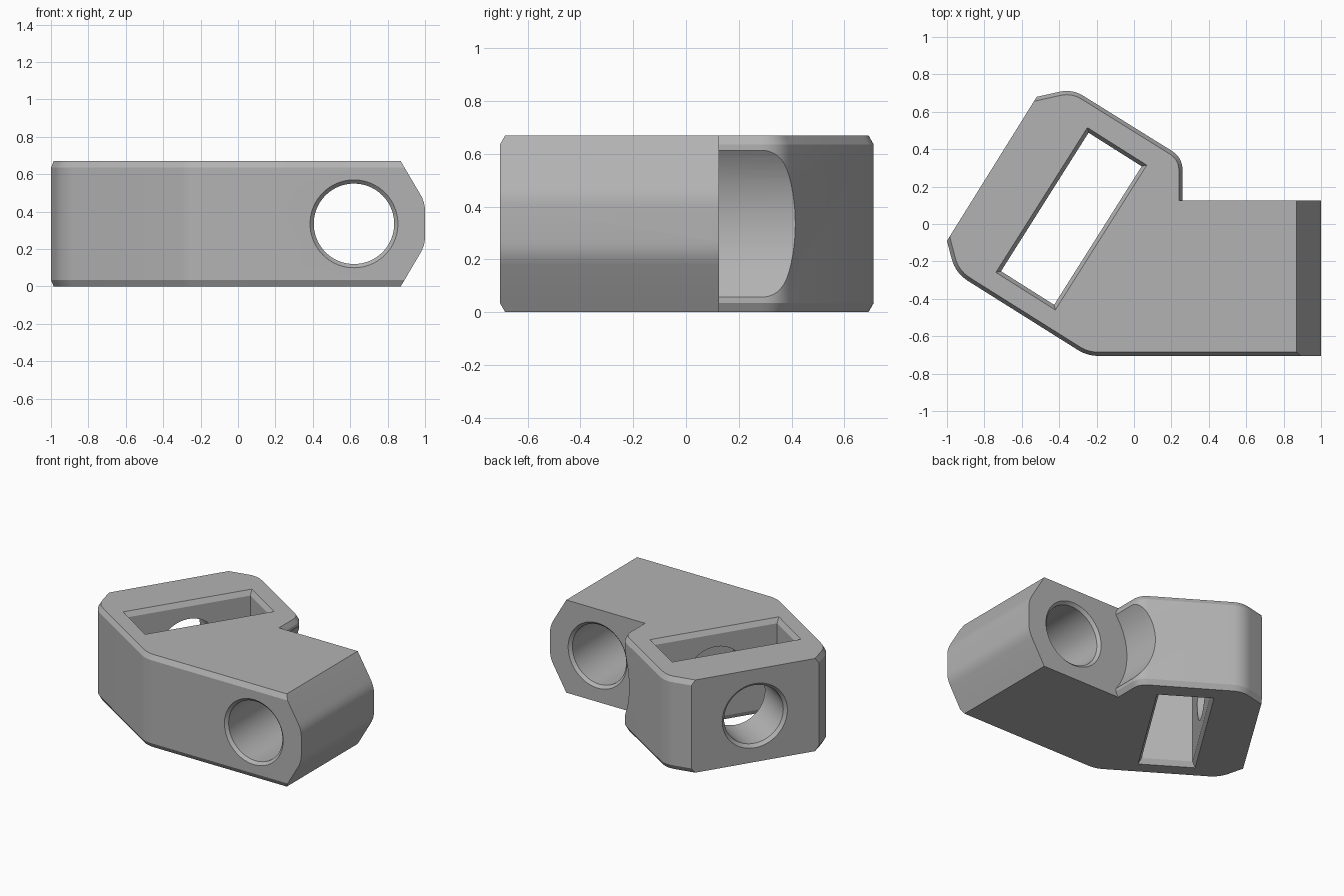
import bpy, bmesh, math
from mathutils import Vector

cube = bpy.data.objects.get("Cube")
if cube:
    bpy.data.objects.remove(cube, do_unlink=True)

HEIGHT, MID = 0.67, 0.335
BEVEL_W, BEVEL_H = 0.02, 0.035
SLANT = Vector((0.534, 0.845, 0)).normalized()   # along the angled end
OUT = Vector((-SLANT.y, SLANT.x, 0))             # outward from the angled end
UP = Vector((0, 0, 1))


def loft(name, rings):
    """Closed solid through rings of equal point count."""
    bm = bmesh.new()
    loops = [[bm.verts.new(p) for p in ring] for ring in rings]
    bm.faces.new(loops[0])
    bm.faces.new(loops[-1])
    n = len(loops[0])
    for a, b in zip(loops, loops[1:]):
        for i in range(n):
            j = (i + 1) % n
            bm.faces.new((a[i], a[j], b[j], b[i]))
    bmesh.ops.recalc_face_normals(bm, faces=bm.faces)
    mesh = bpy.data.meshes.new(name)
    bm.to_mesh(mesh)
    bm.free()
    obj = bpy.data.objects.new(name, mesh)
    bpy.context.collection.objects.link(obj)
    return obj


def bore(name, start, axis, profile, sides=96):
    """Round cutter along an axis; profile holds (distance, radius)."""
    side = axis.cross(UP)
    turn = [2 * math.pi * i / sides for i in range(sides)]
    return loft(name, [[start + axis * d + (side * math.cos(t) + UP * math.sin(t)) * r
                        for t in turn] for d, r in profile])


def boolean(target, cutter, operation="DIFFERENCE"):
    mod = target.modifiers.new("cut", "BOOLEAN")
    mod.object, mod.operation, mod.solver = cutter, operation, "EXACT"
    bpy.context.view_layer.update()
    graph = bpy.context.evaluated_depsgraph_get()
    mesh = bpy.data.meshes.new_from_object(target.evaluated_get(graph))
    target.modifiers.clear()
    target.data = mesh
    bpy.data.objects.remove(cutter, do_unlink=True)


# Plan corners: x, y, rounding length, whether the edge after it is bevelled
corners = [(1.05, -0.705, 0, 0), (1.05, 0.125, 0, 0), (0.26, 0.125, 0, 1),
           (0.26, 0.355, 0.07, 1), (-0.33, 0.722, 0.07, 1), (-0.52, 0.68, 0, 0),
           (-1.0, -0.09, 0, 1), (-0.955, -0.262, 0.08, 1), (-0.25, -0.705, 0.06, 1)]
outline, bevelled = [], []
for i, (x, y, r, flag) in enumerate(corners):
    c = Vector((x, y))
    if not r:
        outline.append(c)
        bevelled.append(flag)
        continue
    before = Vector(corners[i - 1][:2])
    after = Vector(corners[(i + 1) % len(corners)][:2])
    a = c + (before - c).normalized() * r
    b = c + (after - c).normalized() * r
    for k in range(9):
        t = k / 8
        outline.append(a * (1 - t) ** 2 + c * 2 * t * (1 - t) + b * t * t)
        bevelled.append(flag)


def inset(points, flags, width):
    """Move flagged edges inward and intersect neighbouring edge lines."""
    result = []
    n = len(points)
    for i, p in enumerate(points):
        d0 = (p - points[i - 1]).normalized()
        d1 = (points[(i + 1) % n] - p).normalized()
        p0 = p + Vector((-d0.y, d0.x)) * width * flags[i - 1]
        p1 = p + Vector((-d1.y, d1.x)) * width * flags[i]
        cross = d0.cross(d1)
        s = (p1 - p0).cross(d1) / cross if abs(cross) > 1e-4 else 0
        result.append(p0 + d0 * s)
    return result


# Body: plan outline with bevelled top and bottom rims
inner = inset(outline, bevelled, BEVEL_W)
levels = [(inner, 0), (outline, BEVEL_H), (outline, HEIGHT - BEVEL_H), (inner, HEIGHT)]
body = loft("angled_bracket_body", [[(p.x, p.y, z) for p in pts] for pts, z in levels])

# Tapered nose of the straight arm, mirrored about mid height
half = [(0.811, -0.1), (0.975, 0.178), (0.985, 0.198), (0.993, 0.219),
        (0.998, 0.24), (1.0, 0.265)]
nose = [(-1.2, -0.1)] + half + [(x, HEIGHT - z) for x, z in reversed(half)] + [(-1.2, 0.77)]
boolean(body, loft("nose_profile", [[(x, y, z) for x, z in nose] for y in (-1, 1)]), "INTERSECT")

# Round clearance behind the arm
arm = Vector((0.62, 0, MID))
boolean(body, bore("clearance_cutter", arm, Vector((0, 1, 0)), [(0.125, 0.455), (1, 0.455)]))

# Countersunk bore through the arm
boolean(body, bore("arm_bore_cutter", arm, Vector((0, 1, 0)),
                   [(-0.725, 0.255), (-0.685, 0.215), (0.105, 0.215), (0.145, 0.255)]))

# Rectangular slot with bevelled rims
centre = Vector((-0.335, 0.028, 0))


def slot_ring(z, grow):
    return [centre + SLANT * sx * (0.438 + grow) + OUT * sy * (0.168 + grow) + UP * z
            for sx, sy in ((-1, -1), (1, -1), (1, 1), (-1, 1))]


boolean(body, loft("slot_cutter", [slot_ring(-0.035, 0.04), slot_ring(0.035, 0),
                                   slot_ring(HEIGHT - 0.035, 0), slot_ring(HEIGHT + 0.035, 0.04)]))

# Countersunk bore through the angled end, stopping behind the slot
boolean(body, bore("end_bore_cutter", centre + UP * MID, OUT,
                   [(-0.32, 0.21), (0.48, 0.21), (0.52, 0.25)]))

# Single grey finish
grey = bpy.data.materials.new("plain_grey")
grey.use_nodes = True
colour = (0.45, 0.45, 0.45, 1)
grey.diffuse_color = colour
grey.node_tree.nodes["Principled BSDF"].inputs["Base Color"].default_value = colour
body.data.materials.clear()
body.data.materials.append(grey)
for poly in body.data.polygons:
    poly.material_index = 0

bpy.ops.object.select_all(action="DESELECT")
body.select_set(True)
bpy.context.view_layer.objects.active = body
bpy.ops.object.shade_smooth_by_angle(angle=math.radians(25))
